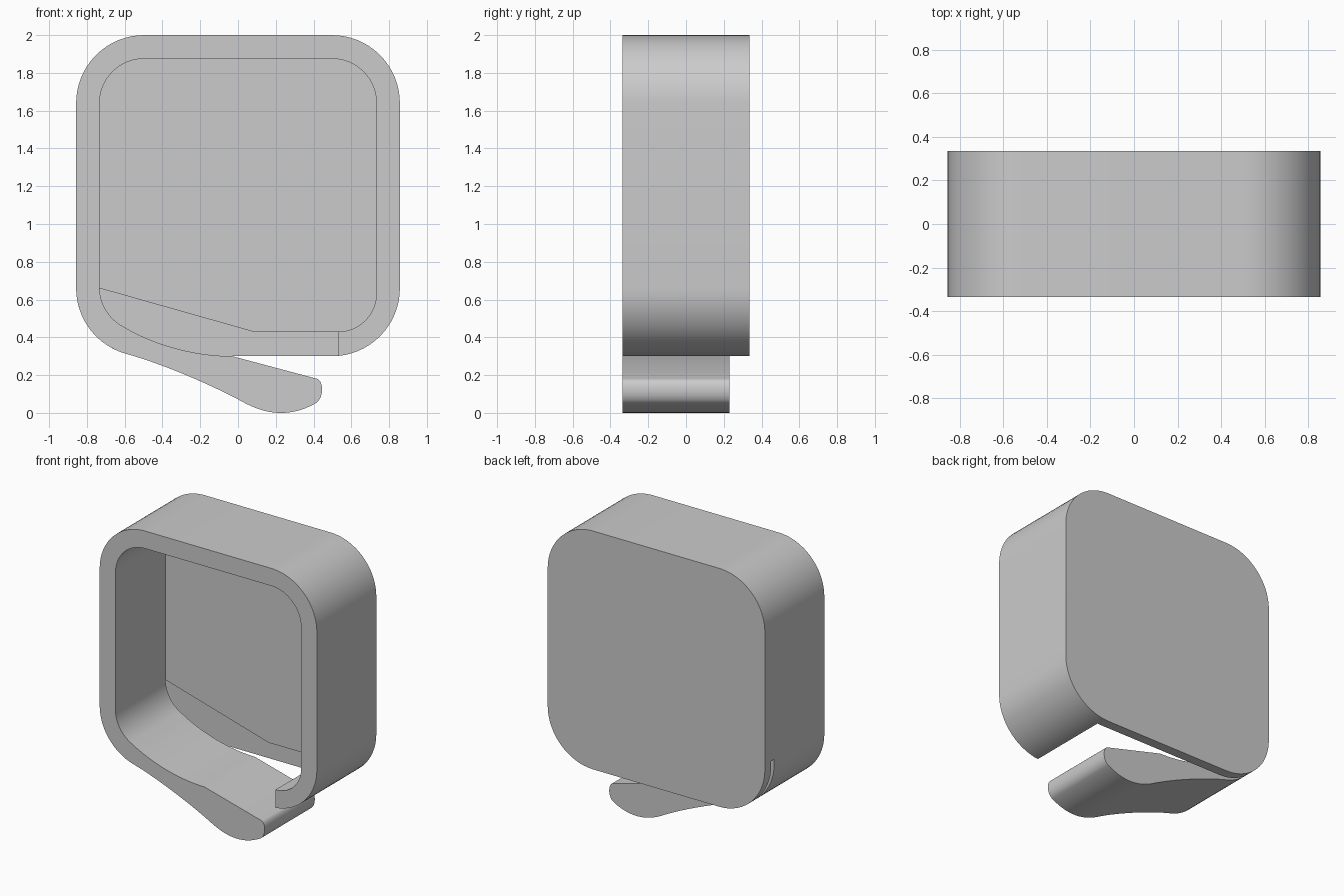
import bpy, bmesh, math
from mathutils import Vector
from mathutils.geometry import interpolate_bezier

if "Cube" in bpy.data.objects:
    bpy.data.objects.remove(bpy.data.objects["Cube"])


def arc(cx, cz, r, a0, a1, n=16):
    angles = [math.radians(a0 + (a1 - a0) * i / n) for i in range(n + 1)]
    return [(cx + r * math.cos(a), cz + r * math.sin(a)) for a in angles]


def bezier(*pts, n=14):
    # Curve points without the two ends
    ctrl = [Vector((x, z, 0)) for x, z in pts]
    return [(p.x, p.y) for p in interpolate_bezier(*ctrl, n)[1:-1]]


def rounded_rect(hx, z0, z1, r, r_low_right=None):
    q = r_low_right or r
    return (arc(hx - q, z0 + q, q, 270, 360) + arc(hx - r, z1 - r, r, 0, 90)
            + arc(-hx + r, z1 - r, r, 90, 180) + arc(-hx + r, z0 + r, r, 180, 270))


def prism(name, profile, y0, y1):
    # Extrude an x-z profile along y
    bm = bmesh.new()
    face = bm.faces.new([bm.verts.new((x, y0, z)) for x, z in profile])
    ext = bmesh.ops.extrude_face_region(bm, geom=[face])["geom"]
    bmesh.ops.translate(bm, vec=(0, y1 - y0, 0),
                        verts=[v for v in ext if isinstance(v, bmesh.types.BMVert)])
    bmesh.ops.recalc_face_normals(bm, faces=bm.faces)
    mesh = bpy.data.meshes.new(name)
    bm.to_mesh(mesh)
    bm.free()
    obj = bpy.data.objects.new(name, mesh)
    bpy.context.collection.objects.link(obj)
    return obj


def combine(target, other, operation):
    mod = target.modifiers.new(operation, 'BOOLEAN')
    mod.operation, mod.solver, mod.object = operation, 'EXACT', other
    bpy.context.view_layer.objects.active = target
    bpy.ops.object.modifier_apply(modifier=mod.name)
    bpy.data.objects.remove(other)


FRONT, BACK, ARM_BACK, SLOT_BACK = -0.335, 0.335, 0.23, 0.265

# Rounded case block
case = prism("case_with_lever", rounded_rect(0.857, 0.3, 2.0, 0.36), FRONT, BACK)

# Open front cavity
combine(case, prism("cavity", rounded_rect(0.733, 0.43, 1.875, 0.235, 0.203),
                    -0.5, ARM_BACK), 'DIFFERENCE')

# Lower opening and the thin slot behind the lever
combine(case, prism("lower_opening", [(-1, 0.736), (-0.733, 0.66), (0.08, 0.43),
                                      (0.53, 0.43), (0.53, -0.1), (-1, -0.1)],
                    -0.5, SLOT_BACK), 'DIFFERENCE')

# Sprung lever growing out of the left wall
heel = arc(-0.497, 0.66, 0.36, 180, 255)
inner = arc(-0.498, 0.665, 0.235, 242, 180)
a, b, c, d = (0.04, 0.05), (0.41, 0.05), (0.42, 0.18), (-0.03, 0.30)
lever = ([(-0.857, 0.8)] + heel
         + bezier(heel[-1], (-0.40, 0.26), (-0.12, 0.14), a) + [a]
         + bezier(a, (0.17, -0.017), (0.29, -0.017), b) + [b]
         + bezier(b, (0.455, 0.075), (0.455, 0.165), c) + [c, d]
         + bezier(d, (-0.2, 0.30), (-0.42, 0.345), inner[0])
         + inner + [(-0.733, 0.8)])
combine(case, prism("lever", lever, FRONT, ARM_BACK), 'UNION')

case.select_set(True)
bpy.context.view_layer.objects.active = case
bpy.ops.object.shade_smooth_by_angle(angle=math.radians(25))
